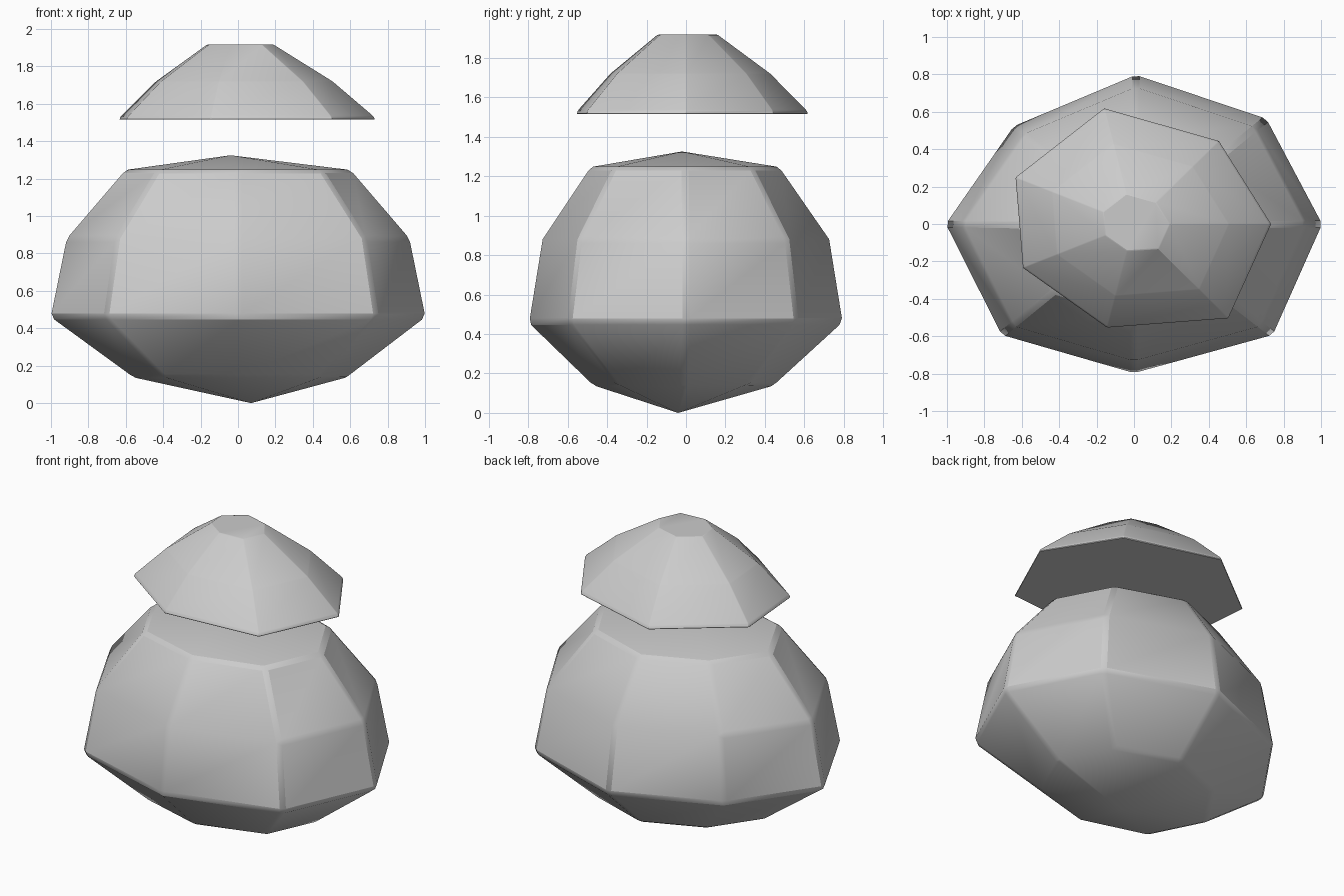
import bpy, bmesh
from math import radians

if "Cube" in bpy.data.objects:
    bpy.data.objects.remove(bpy.data.objects["Cube"])

# Builds a faceted stone from one outline, scaled into rings, with optional apex points
def stone(name, outline, rings, bottom=None, top=None, bevel=0.02, limit=25):
    bm = bmesh.new()
    loops = [[bm.verts.new((x * s + dx, y * s + dy, z)) for x, y in outline]
             for z, s, dx, dy in rings]
    n = len(outline)
    for a, b in zip(loops, loops[1:]):
        for i in range(n):
            j = (i + 1) % n
            bm.faces.new((a[i], a[j], b[j], b[i]))
    for ring, apex in ((loops[0], bottom), (loops[-1], top)):
        if apex:
            tip = bm.verts.new(apex)
            for i in range(n):
                bm.faces.new((ring[i], ring[(i + 1) % n], tip))
        else:
            bm.faces.new(ring)
    bmesh.ops.recalc_face_normals(bm, faces=bm.faces)
    me = bpy.data.meshes.new(name)
    bm.to_mesh(me)
    bm.free()
    ob = bpy.data.objects.new(name, me)
    bpy.context.collection.objects.link(ob)
    bpy.ops.object.select_all(action='DESELECT')
    bpy.context.view_layer.objects.active = ob
    ob.select_set(True)
    bpy.ops.object.shade_smooth_by_angle(angle=radians(35))
    m = ob.modifiers.new("edge_bevel", 'BEVEL')
    m.width = bevel
    m.segments = 1
    m.limit_method = 'ANGLE'
    m.angle_limit = radians(limit)
    return ob

# Large lower stone
stone("lower_stone",
      [(1.01, 0), (0.71, 0.565), (0.01, 0.80), (-0.645, 0.525),
       (-1.01, 0), (-0.71, -0.595), (0, -0.80), (0.745, -0.595)],
      [(0.14, 0.575, 0.01, -0.01), (0.46, 1, 0, 0),
       (0.88, 0.915, 0, 0), (1.245, 0.605, 0, -0.005)],
      bottom=(0.07, -0.04, 0), top=(-0.04, -0.02, 1.325))

# Floating upper stone with a flat underside
stone("upper_stone",
      [(0.735, 0), (0.455, 0.445), (-0.16, 0.62), (-0.635, 0.25),
       (-0.595, -0.235), (-0.145, -0.555), (0.505, -0.505)],
      [(1.515, 1, 0, 0), (1.535, 0.985, 0, 0), (1.72, 0.69, 0, 0), (1.917, 0.26, 0, 0)],
      bevel=0.015, limit=25).modifiers["edge_bevel"].limit_method = 'NONE'
bpy.data.objects["upper_stone"].modifiers["edge_bevel"].width = 0.004
